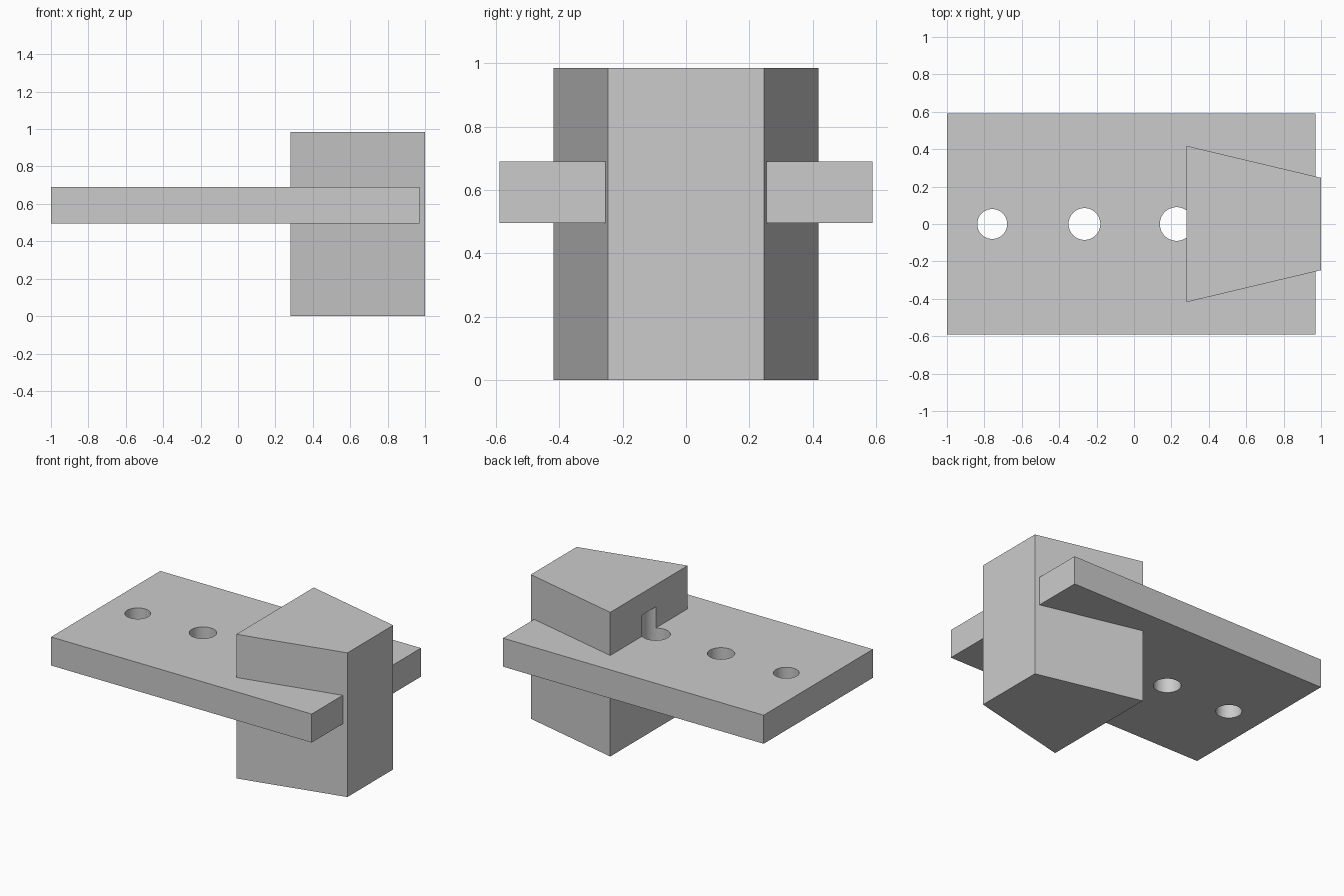
import bpy, bmesh, math

cube = bpy.data.objects.get("Cube")
if cube:
    bpy.data.objects.remove(cube, do_unlink=True)

grey = bpy.data.materials.new("light grey")
grey.use_nodes = True
grey.diffuse_color = (0.6, 0.6, 0.6, 1)
grey.node_tree.nodes["Principled BSDF"].inputs["Base Color"].default_value = grey.diffuse_color


def prism(name, outline, z0, z1):
    """Extrude a counter-clockwise outline from z0 up to z1."""
    bm = bmesh.new()
    base = bm.faces.new([bm.verts.new((x, y, z0)) for x, y in outline])
    up = bmesh.ops.extrude_face_region(bm, geom=[base])["geom"]
    bmesh.ops.translate(bm, vec=(0, 0, z1 - z0),
                        verts=[v for v in up if isinstance(v, bmesh.types.BMVert)])
    bmesh.ops.recalc_face_normals(bm, faces=bm.faces)
    mesh = bpy.data.meshes.new(name)
    bm.to_mesh(mesh)
    bm.free()
    mesh.materials.append(grey)
    obj = bpy.data.objects.new(name, mesh)
    bpy.context.collection.objects.link(obj)
    return obj


def combine(target, tool, operation):
    """Apply a boolean and discard its tool object."""
    bpy.context.view_layer.objects.active = target
    mod = target.modifiers.new(operation.lower(), "BOOLEAN")
    mod.operation, mod.solver, mod.object = operation, "EXACT", tool
    bpy.ops.object.modifier_apply(modifier=mod.name)
    bpy.data.objects.remove(tool, do_unlink=True)


# Flat plate joined with the tapered block
plate = prism("plate_with_tapered_block",
              [(-1, -0.59), (0.97, -0.59), (0.97, 0.59), (-1, 0.59)], 0.495, 0.69)
block = prism("tapered_block",
              [(0.28, -0.418), (1, -0.247), (1, 0.247), (0.28, 0.418)], 0, 0.985)
combine(plate, block, "UNION")

# Row of holes; the last one also notches the block
for x, radius in [(-0.758, 0.08), (-0.265, 0.085), (0.228, 0.09)]:
    ring = [math.tau * i / 64 for i in range(64)]
    cutter = prism("hole_cutter",
                   [(x + radius * math.cos(a), radius * math.sin(a)) for a in ring],
                   0.35, 0.835)
    combine(plate, cutter, "DIFFERENCE")

# Smooth hole walls, sharp edges
bpy.ops.object.select_all(action="DESELECT")
plate.select_set(True)
bpy.context.view_layer.objects.active = plate
bpy.ops.object.shade_smooth_by_angle(angle=math.radians(12))
